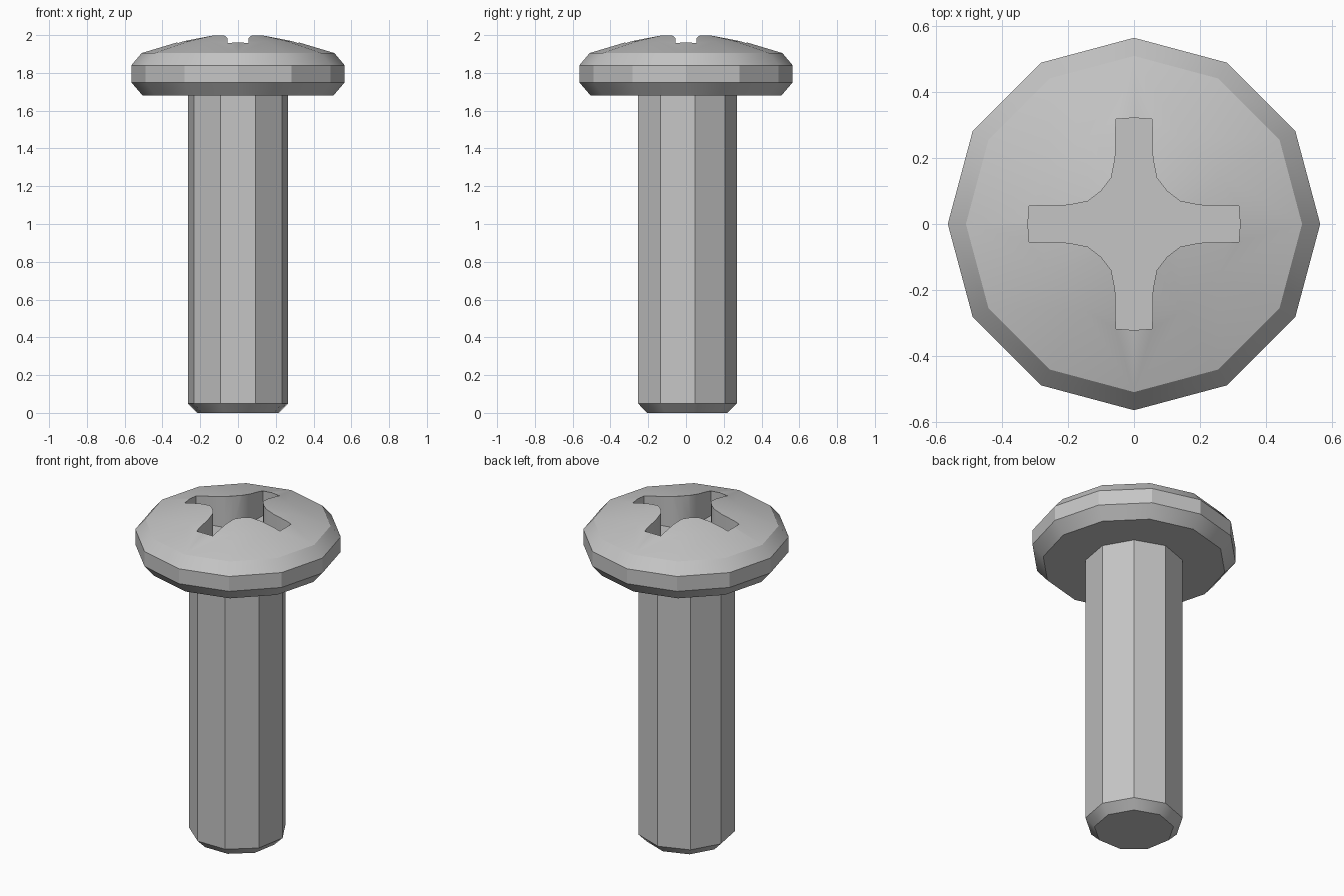
import bpy
import bmesh
from math import sin, cos, pi, radians

default = bpy.data.objects.get("Cube")
if default:
    bpy.data.objects.remove(default, do_unlink=True)

steel = bpy.data.materials.new("plain grey steel")
steel.use_nodes = True
grey = (0.56, 0.56, 0.56, 1)
steel.diffuse_color = grey
steel.node_tree.nodes["Principled BSDF"].inputs["Base Color"].default_value = grey


def loft(name, loops):
    """Skin a stack of matching point loops and cap both ends."""
    bm = bmesh.new()
    rings = [[bm.verts.new(p) for p in loop] for loop in loops]
    for low, high in zip(rings, rings[1:]):
        for i in range(len(low)):
            j = (i + 1) % len(low)
            bm.faces.new((low[i], low[j], high[j], high[i]))
    bm.faces.new(rings[0][::-1])
    bm.faces.new(rings[-1])
    mesh = bpy.data.meshes.new(name)
    bm.to_mesh(mesh)
    bm.free()
    mesh.materials.append(steel)
    obj = bpy.data.objects.new(name, mesh)
    bpy.context.collection.objects.link(obj)
    return obj


def turned(name, profile, sides):
    """Faceted round part from (radius, height) pairs, one corner at the back."""
    angles = [pi / 2 + 2 * pi * i / sides for i in range(sides)]
    return loft(name, [[(r * cos(a), r * sin(a), z) for a in angles] for r, z in profile])


def activate(obj):
    bpy.ops.object.select_all(action='DESELECT')
    obj.select_set(True)
    bpy.context.view_layer.objects.active = obj


# Shaft with a chamfered tip, running up into the head
shaft = turned("shaft", [(0.22, 0), (0.27, 0.05), (0.27, 1.7)], 9)

# Domed head with chamfered rim
head = turned("head", [(0.505, 1.68), (0.565, 1.75), (0.565, 1.84), (0.51, 1.905),
                       (0.3, 1.968), (0.14, 2.0)], 12)

# Cross-shaped driver recess with filleted inner corners
quarter = [(0.318, -0.055), (0.322, 0), (0.318, 0.055), (0.2, 0.057),
           (0.14, 0.069), (0.1, 0.1), (0.069, 0.14), (0.057, 0.2)]
cross = []
for turn in range(4):
    c, s = cos(turn * pi / 2), sin(turn * pi / 2)
    cross += [(x * c - y * s, x * s + y * c) for x, y in quarter]
cutter = loft("recess_cutter", [[(x, y, z) for x, y in cross] for z in (1.81, 2.1)])
cutter.hide_render = True

cut = head.modifiers.new("recess", 'BOOLEAN')
cut.operation = 'DIFFERENCE'
cut.solver = 'EXACT'
cut.object = cutter
activate(head)
bpy.ops.object.modifier_apply(modifier=cut.name)
bpy.data.objects.remove(cutter, do_unlink=True)

# Soft chamfers and dome, crisp facets
for part in (shaft, head):
    activate(part)
    bpy.ops.object.shade_smooth_by_angle(angle=radians(29))
